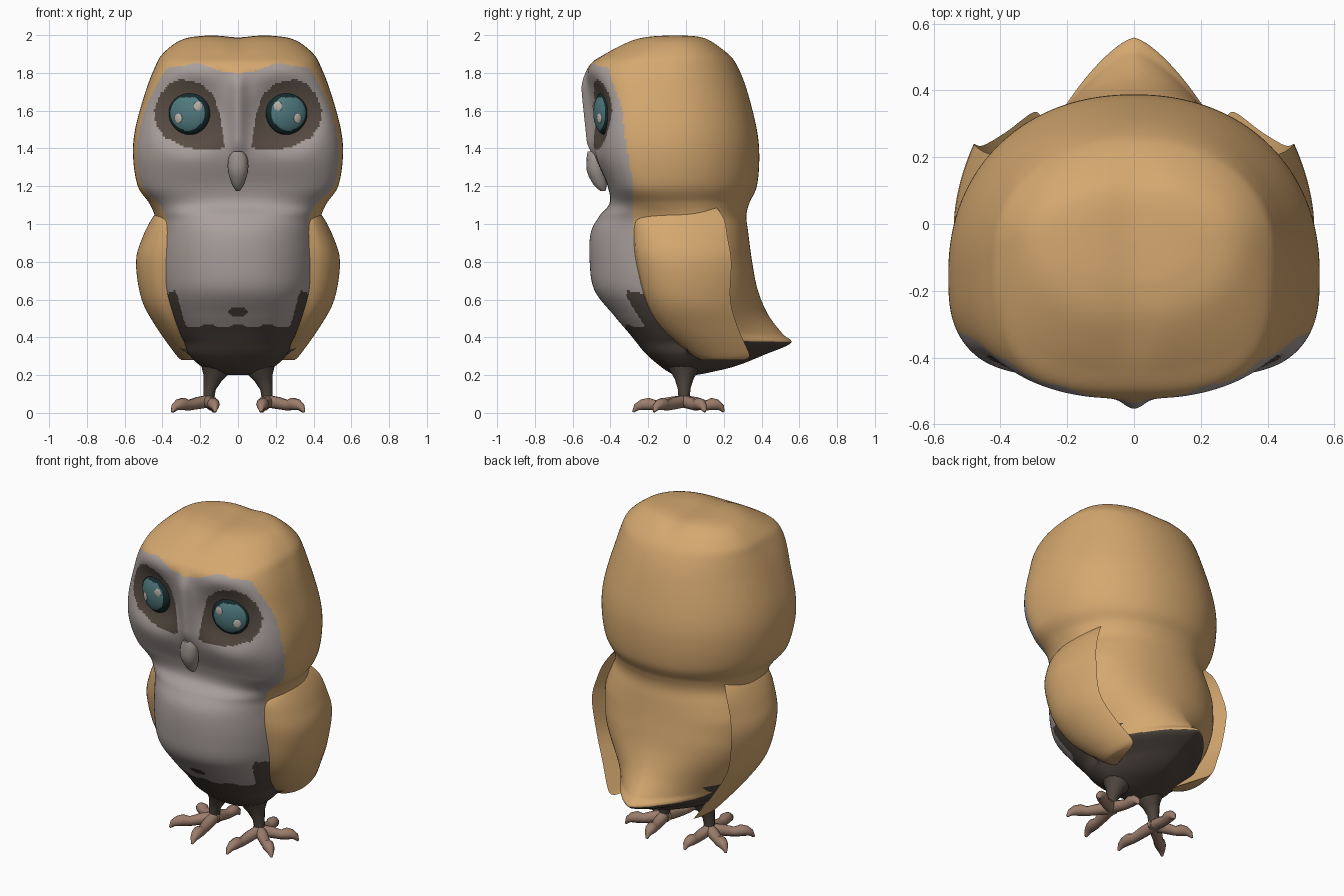
import bpy, bmesh
from math import sin, cos, pi, exp, hypot, radians
from mathutils import Vector, Matrix

cube = bpy.data.objects.get("Cube")
if cube:
    bpy.data.objects.remove(cube, do_unlink=True)


def material(name, r, g, b):
    m = bpy.data.materials.new(name)
    m.use_nodes = True
    m.diffuse_color = (r, g, b, 1)
    m.node_tree.nodes["Principled BSDF"].inputs["Base Color"].default_value = (r, g, b, 1)
    return m


TAN = material("tan feathers", .66, .39, .16)
PALE = material("pale feathers", .40, .35, .335)
DARK = material("dark down", .075, .058, .046)
SOCKET = material("eye surround", .10, .074, .058)
HORN = material("beak horn", .33, .29, .265)
SKIN = material("foot skin", .33, .205, .15)
RIM = material("eye rim", .008, .024, .026)
IRIS = material("teal iris", .08, .195, .21)
GLINT = material("eye glint", .52, .45, .42)


def smooth(t):
    t = min(1, max(0, t))
    return t * t * (3 - 2 * t)


def spline(rows, steps):
    """Catmull-Rom through rows of numbers."""
    pts = [Vector(r) for r in rows]
    out = []
    for i in range(len(pts) - 1):
        a, b, c, d = pts[max(i - 1, 0)], pts[i], pts[i + 1], pts[min(i + 2, len(pts) - 1)]
        for k in range(steps):
            t = k / steps
            out.append(b + (c - a) * (t / 2) + (a * 2 - b * 5 + c * 4 - d) * (t * t / 2)
                       + (b * 3 - a - c * 3 + d) * (t ** 3 / 2))
    return out + [pts[-1]]


def finish(name, bm, mats, rule=None, angle=50):
    bmesh.ops.recalc_face_normals(bm, faces=bm.faces[:])
    bm.normal_update()
    if rule:
        for f in bm.faces:
            f.material_index = rule(f.calc_center_median(), f.normal)
    me = bpy.data.meshes.new(name)
    bm.to_mesh(me)
    bm.free()
    for m in mats:
        me.materials.append(m)
    ob = bpy.data.objects.new(name, me)
    bpy.context.collection.objects.link(ob)
    bpy.ops.object.select_all(action='DESELECT')
    ob.select_set(True)
    bpy.context.view_layer.objects.active = ob
    bpy.ops.object.shade_smooth_by_angle(angle=radians(angle))
    return ob


def loft(rings):
    bm = bmesh.new()
    loops = [[bm.verts.new(p) for p in ring] for ring in rings]
    n = len(loops[0])
    for a, b in zip(loops, loops[1:]):
        for i in range(n):
            j = (i + 1) % n
            bm.faces.new((a[i], a[j], b[j], b[i]))
    bm.faces.new(loops[0])
    bm.faces.new(loops[-1])
    return bm


def tube(points, radii, sides=10):
    pts = [Vector(p) for p in points]
    rings = []
    for i, (p, r) in enumerate(zip(pts, radii)):
        q = (pts[min(i + 1, len(pts) - 1)] - pts[max(i - 1, 0)]).to_track_quat('Z', 'Y')
        rings.append([p + q @ Vector((r * cos(a), r * sin(a), 0))
                      for a in (2 * pi * k / sides for k in range(sides))])
    return loft(rings)


# Head, body and tail in one skin: height, half width, front y, back y
PROFILE = [
    (.2, .05, -.05, .05), (.215, .13, -.09, .13), (.25, .2, -.14, .27), (.31, .26, -.21, .42),
    (.37, .285, -.26, .555), (.42, .32, -.3, .51), (.52, .375, -.385, .435), (.65, .415, -.485, .38),
    (.8, .43, -.51, .35), (.95, .43, -.505, .33), (1.04, .44, -.46, .32), (1.11, .47, -.405, .335),
    (1.2, .53, -.415, .375), (1.35, .555, -.475, .388), (1.5, .545, -.495, .375),
    (1.7, .49, -.515, .325), (1.83, .44, -.515, .275), (1.9, .4, -.43, .225),
    (1.97, .31, -.3, .14), (1.995, .2, -.19, .07), (2, .01, -.06, -.04)]


def body_ring(row, n=260):
    z, w, front, back = row
    yc = -.15 * smooth((z - .95) / .25) + .1 * smooth((z - 1.7) / .3)
    n_front = 2.2 + .8 * smooth((z - 1) / .25) - .5 * smooth((z - 1.85) / .12)
    n_back = 1.4 + .75 * smooth((z - .4) / .35)
    fuller = .06 * smooth((z - .3) / .08) * smooth((1.05 - z) / .2)
    ring = []
    for k in range(n):
        u = 2 * pi * k / n
        a = u - .4 * cos(u)
        c, s = cos(a), sin(a)
        h, e, half = (back - yc, n_back, w + fuller) if s > 0 else (yc - front, n_front, w)
        r = (abs(c / half) ** e + abs(s / h) ** e) ** (-1 / e)
        x, y, top = r * c, yc + r * s, z
        if z > 1.2 and y < -.2:
            # sunken eye hollows and the ridge between them
            d = hypot((abs(x) - .26) / .18, (z - 1.58) / .18)
            y += .05 * exp(-d ** 4)
            y -= .037 * exp(-(x / .045) ** 2) * smooth((z - 1.3) / .15) * smooth((1.85 - z) / .14)
        if z > 1.88:
            top -= .012 * exp(-(x / .08) ** 2) * smooth((z - 1.88) / .1)
        ring.append((x, y, top))
    return ring


HOLLOW = [(.07, 1.41), (.1, 1.6), (.135, 1.69), (.2, 1.745), (.3, 1.768), (.36, 1.745),
          (.41, 1.69), (.443, 1.6), (.435, 1.53), (.39, 1.46), (.3, 1.415), (.2, 1.39), (.1, 1.395)]


def inside(x, z, poly):
    hit = False
    for (ax, az), (bx, bz) in zip(poly, poly[1:] + poly[:1]):
        if (az > z) != (bz > z) and x < ax + (z - az) * (bx - ax) / (bz - az):
            hit = not hit
    return hit


def plumage(p, nrm):
    x, y, z = abs(p.x), p.y, p.z
    if z < .7:
        hem = .46 + .18 * smooth((x - .27) / .07) + .012 * cos(x * 40)
        spot = hypot(x / .05, (z - .535) / .025) < 1 and y < 0
        if spot or (z < hem and y < .1) or (nrm.z < -.3 and z < .45):
            return 2
    if z > 1.3 and y < -.3 and inside(x, z, HOLLOW):
        return 3
    edge = -.28 - .05 * smooth((z - 1.15) / .4) - .08 * smooth((z - 1.55) / .3)
    edge += .14 * smooth((.95 - z) / .2)
    brow = 1.8 + .05 * exp(-((x - .22) / .1) ** 2) + .02 * smooth((x - .25) / .1)
    return 0 if y > edge or z > brow else 1


finish("body", loft([body_ring(r) for r in spline(PROFILE, 13)]),
       [TAN, PALE, DARK, SOCKET], plumage)

# Folded wings: height, front y, back y, inner x, outer x
WING = [(.28, .08, .31, .2, .3), (.31, .02, .335, .22, .33), (.45, -.14, .275, .26, .43),
        (.6, -.225, .235, .3, .51), (.8, -.275, .24, .32, .54), (.93, -.285, .22, .33, .505),
        (1.03, -.275, .2, .32, .455), (1.1, -.2, .15, .28, .4)]


def wing_ring(row, side, n=28):
    z, front, back, inner, outer = row
    return [(side * (inner + (outer - inner) * sin(2.55 * t ** .7) ** .55),
             front + (back - front) * t, z) for t in (k / n for k in range(n + 1))]


# Beak
BEAK = [(1.385, -.49, .025, .03), (1.35, -.48, .05, .046), (1.28, -.475, .053, .05),
        (1.21, -.455, .032, .036), (1.175, -.44, .01, .014)]
finish("beak", loft([[(rx * cos(a), y + ry * sin(a), z) for a in (pi * k / 8 for k in range(16))]
                     for z, y, rx, ry in spline(BEAK, 3)]), [HORN])

TOES = [(.12, -.28), (.35, -.17), (.345, .1), (.13, .2)]


def ball(name, loc, size, turn, mats, rule=None):
    bm = bmesh.new()
    bmesh.ops.create_uvsphere(bm, u_segments=40, v_segments=40, radius=1)
    bmesh.ops.rotate(bm, verts=bm.verts[:], matrix=Matrix.Rotation(pi / 2, 3, 'X'))
    ob = finish(name, bm, mats, rule)
    ob.location, ob.scale, ob.rotation_euler = loc, size, (0, 0, turn)


for side, label in ((1, "left"), (-1, "right")):
    finish(label + "_wing", loft([wing_ring(r, side) for r in spline(WING, 5)]), [TAN])

    # Eye with iris, flattened under the lid, and two glints
    turn = side * radians(20)
    centre = Vector((side * .26, -.423, 1.588))
    ball(label + "_eye", centre, (.118, .058, .118), turn, [RIM, IRIS],
         lambda p, nrm: int(p.y < 0 and hypot(p.x + side * .05, p.z) < .79 and p.z < .68))
    spin = Matrix.Rotation(turn, 3, 'Z')
    for name, gx, gz in (("upper", -.068, .035), ("lower", .04, -.028)):
        gy = -.058 * (1 - (gx * gx + gz * gz) / .118 ** 2) ** .5
        ball(label + "_" + name + "_glint", centre + spin @ Vector((side * gx, gy, gz)),
             (.023, .006, .026), turn + side * gx * 6, [GLINT])

    # Leg and four clawed toes
    finish(label + "_leg", tube([(side * x, -.01, z) for x, z in
                                 ((.11, .3), (.115, .24), (.135, .18), (.15, .13), (.155, .08))],
                                (.11, .085, .05, .034, .03), 14), [DARK])
    ankle = Vector((side * .155, -.01, .055))
    for i, (tx, ty) in enumerate(TOES):
        way = Vector((side * tx, ty, .005)) - ankle
        way.z = 0
        path = [ankle + way * t + Vector((0, 0, h)) for t, h in
                ((-.1, .01), (.3, -.003), (.55, -.015), (.7, -.008), (.82, -.012), (.93, -.025), (1, -.05))]
        finish(f"{label}_toe_{i + 1}", tube(path, (.034, .033, .028, .034, .03, .02, .006)), [SKIN])
